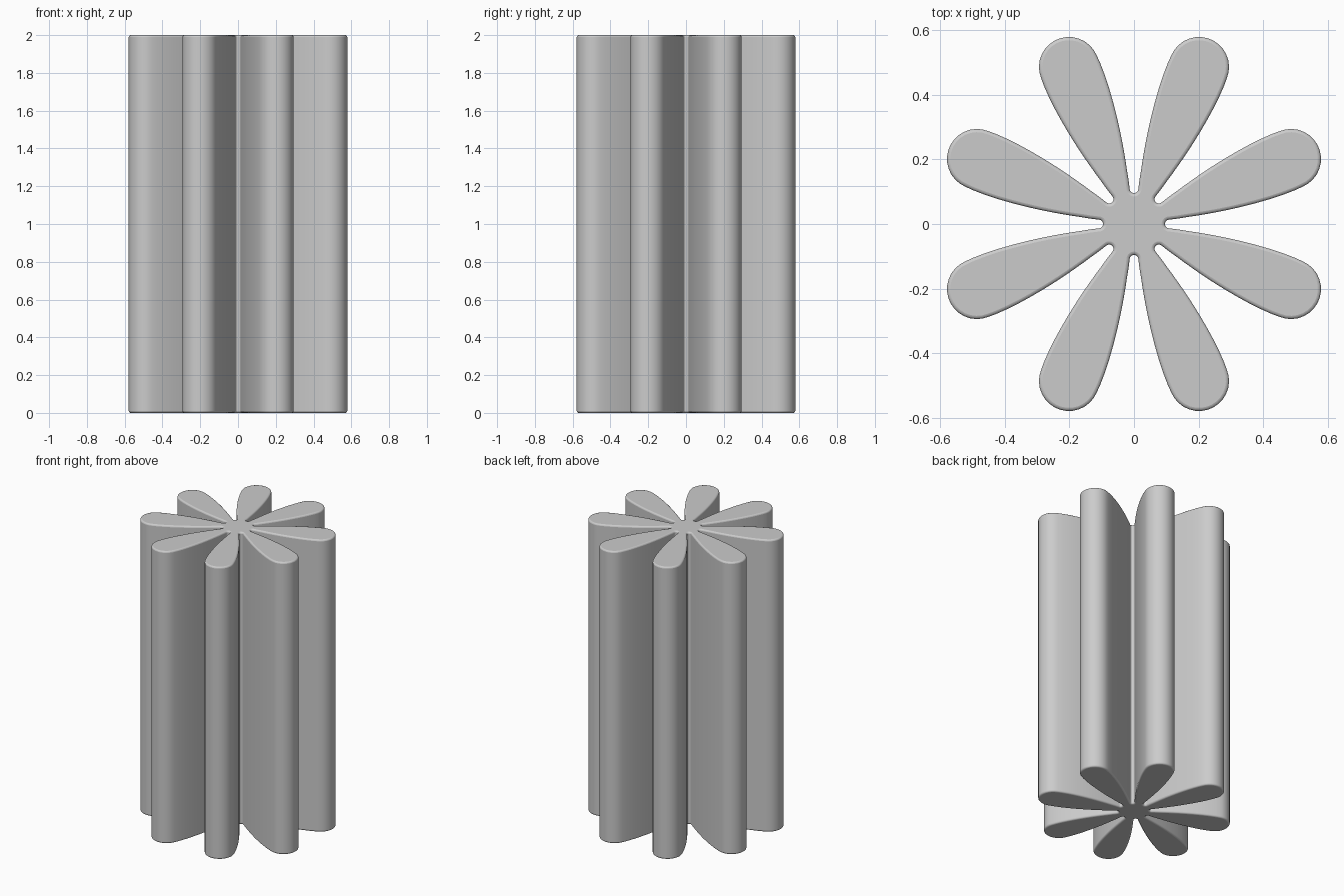
import bpy, bmesh
from math import sin, cos, radians, pi

if "Cube" in bpy.data.objects:
    bpy.data.objects.remove(bpy.data.objects["Cube"])

PETALS, HEIGHT = 8, 2.0

# half petal outline: (distance along petal axis, half width)
side = [(0.13, 0.036), (0.16, 0.043), (0.19, 0.0505), (0.225, 0.0585), (0.26, 0.066),
        (0.30, 0.0735), (0.34, 0.080), (0.38, 0.0855), (0.42, 0.090), (0.46, 0.093),
        (0.50, 0.094)]
# rounded tip
tip = [(0.526 + 0.093 * sin(radians(a)), 0.093 * cos(radians(a))) for a in range(0, 181, 12)]
petal = [(u, -w) for u, w in side] + [(u, -w) for u, w in tip] + [(u, w) for u, w in reversed(side)]
# small rounded groove bottom between petals
groove = [(0.109 - 0.0135 * cos(radians(a)), 0.0135 * sin(radians(a))) for a in range(-90, 91, 20)]


def turned(points, angle):
    c, s = cos(angle), sin(angle)
    return [(u * c - v * s, u * s + v * c) for u, v in points]


# full outline
outline = []
for k in range(PETALS):
    outline += turned(petal, (k + 0.5) * 2 * pi / PETALS)
    outline += turned(groove, (k + 1) * 2 * pi / PETALS)

# extruded column
bm = bmesh.new()
base = bm.faces.new([bm.verts.new((x, y, 0)) for x, y in outline])
ext = bmesh.ops.extrude_face_region(bm, geom=[base], use_keep_orig=True)
top = [g for g in ext["geom"] if isinstance(g, bmesh.types.BMVert)]
bmesh.ops.translate(bm, verts=top, vec=(0, 0, HEIGHT))
bmesh.ops.recalc_face_normals(bm, faces=bm.faces)
mesh = bpy.data.meshes.new("fluted_column")
bm.to_mesh(mesh)
bm.free()
column = bpy.data.objects.new("fluted_column", mesh)
bpy.context.collection.objects.link(column)

# softened rims
bevel = column.modifiers.new("rim", 'BEVEL')
bevel.width = 0.01
bevel.segments = 3
bevel.limit_method = 'ANGLE'
bevel.angle_limit = radians(60)
bevel.use_clamp_overlap = False

bpy.context.view_layer.objects.active = column
column.select_set(True)
bpy.ops.object.shade_smooth_by_angle(angle=radians(40))
